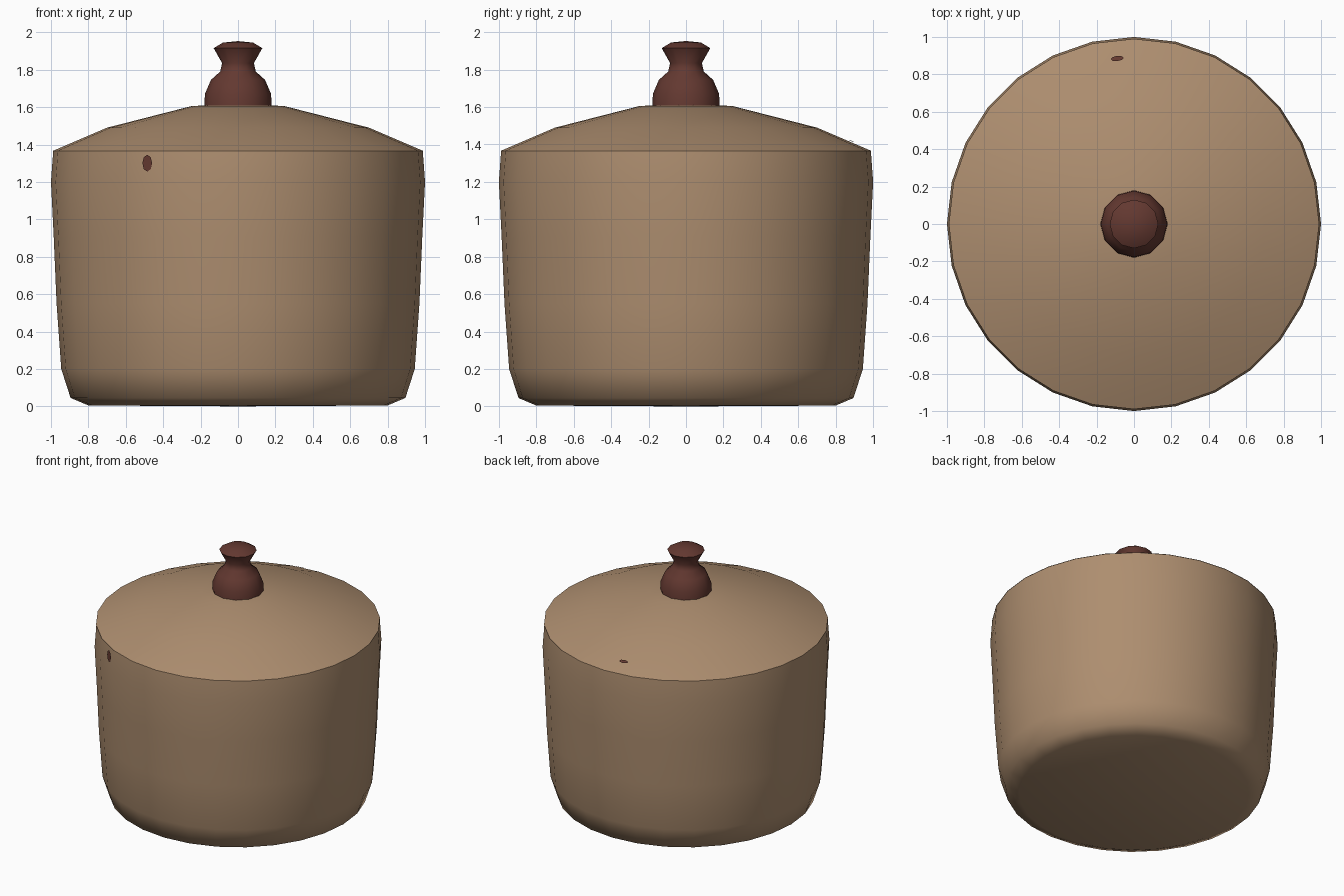
import bpy, bmesh, math
from mathutils import Vector

cube = bpy.data.objects.get("Cube")
if cube:
    bpy.data.objects.remove(cube, do_unlink=True)


def material(name, rgb):
    mat = bpy.data.materials.new(name)
    mat.use_nodes = True
    mat.diffuse_color = (*rgb, 1)
    mat.node_tree.nodes["Principled BSDF"].inputs["Base Color"].default_value = (*rgb, 1)
    return mat


def finish(name, bm, mat, angle):
    mesh = bpy.data.meshes.new(name)
    bm.to_mesh(mesh)
    bm.free()
    mesh.materials.append(mat)
    obj = bpy.data.objects.new(name, mesh)
    bpy.context.collection.objects.link(obj)
    bpy.ops.object.select_all(action="DESELECT")
    obj.select_set(True)
    bpy.context.view_layer.objects.active = obj
    bpy.ops.object.shade_smooth_by_angle(angle=math.radians(angle))
    return obj


def lathe(name, profile, sides, mat, angle):
    """Spin a (radius, height) profile around the z axis."""
    bm = bmesh.new()
    verts = [bm.verts.new((r, 0, z)) for r, z in profile]
    edges = [bm.edges.new(pair) for pair in zip(verts, verts[1:])]
    bmesh.ops.spin(bm, geom=verts + edges, axis=(0, 0, 1), cent=(0, 0, 0),
                   angle=math.tau, steps=sides, use_duplicate=False)
    bmesh.ops.remove_doubles(bm, verts=bm.verts, dist=0.0005)
    bmesh.ops.recalc_face_normals(bm, faces=bm.faces)
    return finish(name, bm, mat, angle)


def fleck(name, center, normal, width, height, mat):
    """Small flat paint mark lying on a surface."""
    bm = bmesh.new()
    bmesh.ops.create_circle(bm, cap_ends=True, radius=1, segments=8)
    bmesh.ops.scale(bm, vec=(width, height, 1), verts=bm.verts)
    obj = finish(name, bm, mat, 30)
    obj.location = center
    obj.rotation_euler = Vector(normal).to_track_quat("Z", "Y").to_euler()
    return obj


clay = material("tan_clay", (0.42, 0.27, 0.16))
wood = material("dark_red_brown", (0.125, 0.04, 0.03))

# Pot body, tapering to a chamfered foot
lathe("pot_body", [(0, 0), (0.8, 0.005), (0.895, 0.045), (0.945, 0.2), (0.97, 0.55),
                   (0.985, 0.9), (1.0, 1.2), (0.988, 1.365), (0, 1.365)], 28, clay, 50)

# Shallow domed lid
lathe("lid", [(0, 1.36), (0.99, 1.366), (0.7, 1.49), (0.25, 1.605), (0, 1.62)], 28, clay, 40)

# Turned knob with a flared top
lathe("lid_knob", [(0, 1.6), (0.18, 1.6), (0.177, 1.67), (0.145, 1.745), (0.095, 1.79),
                   (0.085, 1.835), (0.13, 1.915), (0.08, 1.945), (0, 1.953)], 12, wood, 45)

# Paint flecks on the wall and lid
fleck("wall_fleck", (-0.485, -0.872, 1.3), (-0.485, -0.872, 0), 0.03, 0.045, wood)
fleck("lid_fleck", (-0.09, 0.885, 1.418), (-0.04, 0.39, 0.92), 0.035, 0.015, wood)
